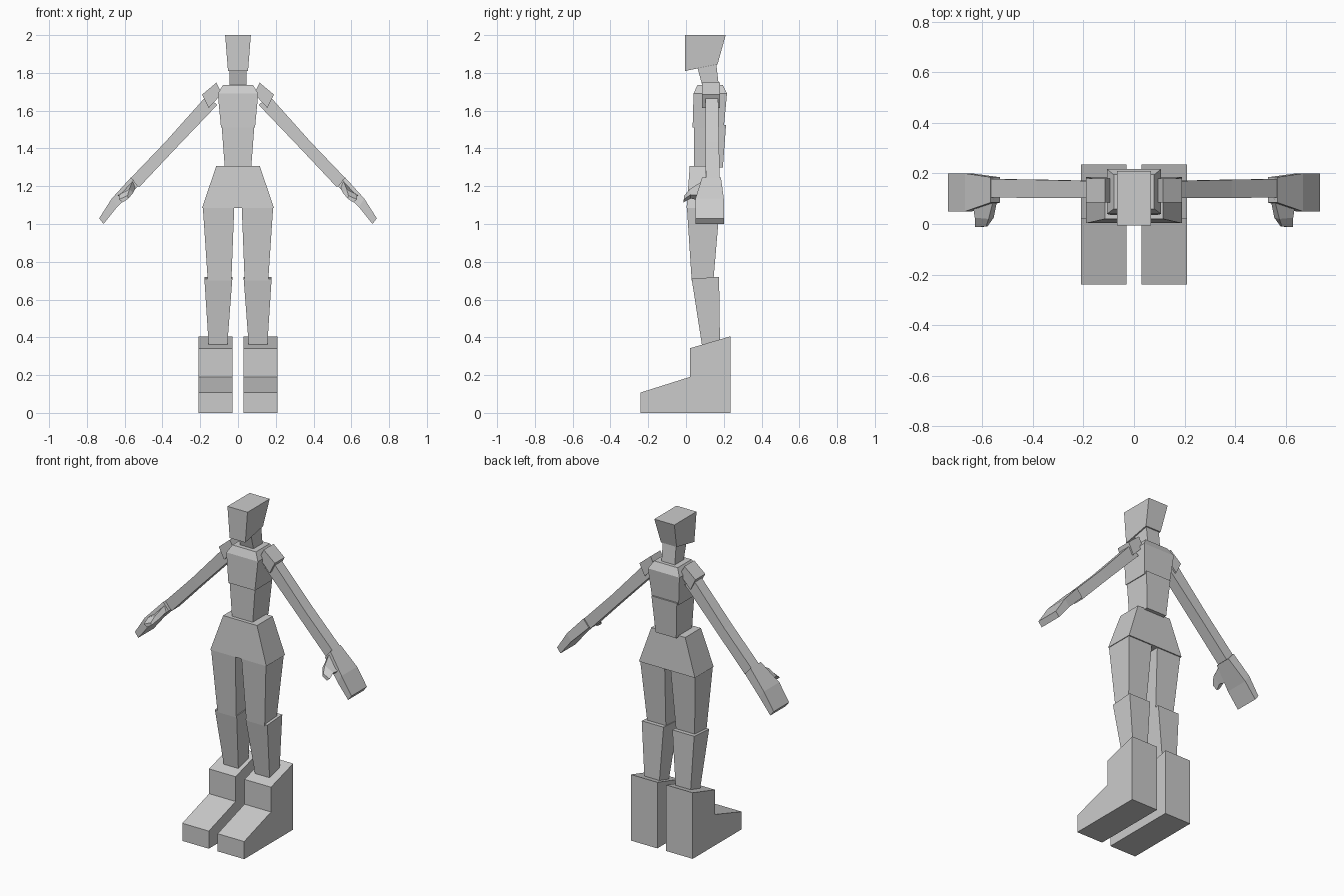
import bpy
import bmesh

cube = bpy.data.objects.get("Cube")
if cube:
    bpy.data.objects.remove(cube, do_unlink=True)

grey = bpy.data.materials.new("plain grey")
grey.use_nodes = True
colour = (0.6, 0.6, 0.6, 1)
grey.diffuse_color = colour
grey.node_tree.nodes["Principled BSDF"].inputs["Base Color"].default_value = colour


def loft(name, rings, side=1):
    """Closed flat-shaded solid through matching rings; side -1 mirrors it in x."""
    bm = bmesh.new()
    loops = [[bm.verts.new((x * side, y, z)) for x, y, z in ring] for ring in rings]
    n = len(loops[0])
    for a, b in zip(loops, loops[1:]):
        for i in range(n):
            j = (i + 1) % n
            bm.faces.new((a[i], a[j], b[j], b[i]))
    bm.faces.new(loops[0])
    bm.faces.new(loops[-1])
    bmesh.ops.recalc_face_normals(bm, faces=bm.faces)
    mesh = bpy.data.meshes.new(name)
    bm.to_mesh(mesh)
    bm.free()
    mesh.materials.append(grey)
    obj = bpy.data.objects.new(name, mesh)
    bpy.context.collection.objects.link(obj)


def level(x0, x1, y0, y1, front_z, back_z=None):
    """Rectangular ring, optionally sloping from front to back."""
    back_z = front_z if back_z is None else back_z
    return [(x0, y0, front_z), (x1, y0, front_z), (x1, y1, back_z), (x0, y1, back_z)]


def mid(w, *rest):
    return level(-w, w, *rest)


def cut(outer, inner, y0, y1):
    """Ring across a limb from its outer to its inner (x, z) edge."""
    (ox, oz), (ix, iz) = outer, inner
    return [(ox, y0, oz), (ox, y1, oz), (ix, y1, iz), (ix, y0, iz)]


# Head and torso
loft("head", [mid(0.053, -0.005, 0.167, 1.81, 1.845), mid(0.068, -0.005, 0.21, 2.0)])
loft("neck", [mid(0.045, 0.09, 0.175, 1.72), mid(0.045, 0.06, 0.16, 1.83, 1.85)])
loft("chest", [mid(0.09, 0.035, 0.2, 1.51),
               mid(0.107, 0.04, 0.217, 1.69),
               mid(0.08, 0.06, 0.195, 1.735)])
loft("abdomen", [mid(0.07, 0.042, 0.195, 1.3), mid(0.086, 0.042, 0.212, 1.51, 1.525)])
loft("pelvis", [mid(0.19, 0.003, 0.185, 1.085), mid(0.115, 0.02, 0.172, 1.308)])

foot_profile = [(-0.24, 0), (-0.24, 0.108), (0.02, 0.19),
                (0.02, 0.342), (0.235, 0.405), (0.235, 0)]

for word, s in (("left", 1), ("right", -1)):
    # Legs and feet
    loft(word + "_thigh", [level(0.035, 0.16, 0.03, 0.145, 0.7),
                           level(0.02, 0.186, 0.005, 0.178, 1.087)], s)
    loft(word + "_shin", [level(0.057, 0.155, 0.085, 0.18, 0.355),
                          level(0.03, 0.178, 0.03, 0.175, 0.71, 0.72)], s)
    loft(word + "_foot", [[(x, y, z) for y, z in foot_profile] for x in (0.03, 0.21)], s)

    # Arms
    loft(word + "_shoulder", [cut((0.115, 1.748), (0.085, 1.69), 0.085, 0.18),
                              cut((0.19, 1.685), (0.155, 1.615), 0.085, 0.18)], s)
    elbow = cut((0.385, 1.434), (0.334, 1.396), 0.103, 0.175)
    loft(word + "_upper_arm", [cut((0.165, 1.68), (0.11, 1.63), 0.103, 0.17), elbow], s)
    loft(word + "_forearm", [elbow, cut((0.571, 1.24), (0.523, 1.195), 0.105, 0.178)], s)

    # Hand and thumb
    loft(word + "_hand", [cut((0.567, 1.246), (0.53, 1.2), 0.085, 0.185),
                          cut((0.668, 1.135), (0.64, 1.09), 0.05, 0.2),
                          cut((0.735, 1.03), (0.712, 1.0), 0.05, 0.2)], s)
    loft(word + "_thumb", [[(0.555, 0.1, 1.235), (0.54, 0.1, 1.2),
                            (0.61, 0.09, 1.12), (0.64, 0.09, 1.15)],
                           [(0.575, 0.02, 1.185), (0.555, 0.025, 1.165),
                            (0.6, 0.025, 1.135), (0.63, 0.025, 1.155)],
                           [(0.585, -0.01, 1.15), (0.58, -0.01, 1.135),
                            (0.61, -0.012, 1.115), (0.63, -0.012, 1.13)]], s)
